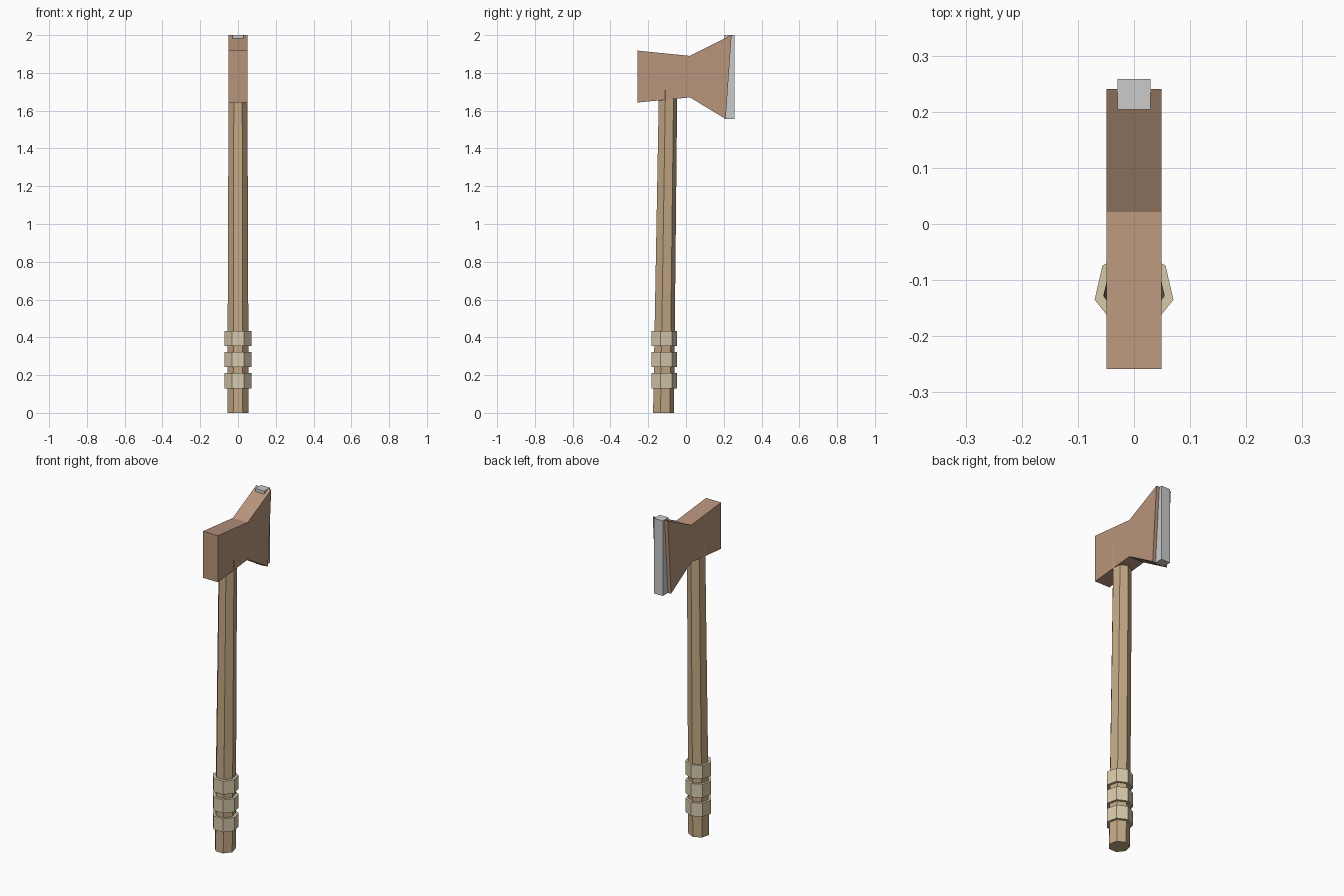
import bpy, bmesh, math

if "Cube" in bpy.data.objects:
    bpy.data.objects.remove(bpy.data.objects["Cube"])


def material(name, rgb):
    m = bpy.data.materials.new(name)
    m.diffuse_color = (*rgb, 1)
    m.use_nodes = True
    m.node_tree.nodes["Principled BSDF"].inputs["Base Color"].default_value = m.diffuse_color
    return m


def loft(name, rings, mat=None):
    """Solid through a list of matching vertex rings, capped at both ends."""
    bm = bmesh.new()
    loops = [[bm.verts.new(p) for p in ring] for ring in rings]
    n = len(loops[0])
    for a, b in zip(loops, loops[1:]):
        for i in range(n):
            j = (i + 1) % n
            bm.faces.new((a[i], a[j], b[j], b[i]))
    bm.faces.new(loops[0][::-1])
    bm.faces.new(loops[-1])
    bmesh.ops.recalc_face_normals(bm, faces=bm.faces)
    me = bpy.data.meshes.new(name)
    bm.to_mesh(me)
    bm.free()
    ob = bpy.data.objects.new(name, me)
    bpy.context.collection.objects.link(ob)
    if mat:
        me.materials.append(mat)
    return ob


def heptagon(r, y, z):
    angles = [math.pi / 2 + i * math.tau / 7 for i in range(7)]
    return [(r * math.cos(a), y + r * math.sin(a), z) for a in angles]


def extrude_x(name, profile, half, mat=None):
    return loft(name, [[(x, y, z) for y, z in profile] for x in (-half, half)], mat)


wood = material("wood", (0.55, 0.39, 0.235))
wrap = material("wrap", (0.68, 0.59, 0.41))
copper = material("copper", (0.48, 0.30, 0.20))

# Tapered seven-sided handle, leaning slightly towards the blade
loft("handle", [heptagon(0.058, -0.122, 0), heptagon(0.0507, -0.096, 1.81)], wood)

# Grip bands
for i, z in enumerate((0.13, 0.242, 0.353)):
    loft(f"grip_band_{i + 1}",
         [heptagon(0.072, -0.119, z), heptagon(0.072, -0.119, z + 0.08)], wrap)

# Axe head: square poll, narrow waist, flared bit
extrude_x("axe_head", [(-0.258, 1.643), (0.021, 1.67), (0.21, 1.556),
                       (0.241, 2.0), (0.021, 1.89), (-0.258, 1.918)], 0.049, copper)

# Cutting edge strip
extrude_x("blade_edge", [(0.204, 1.556), (0.258, 1.556), (0.258, 2.0), (0.204, 2.0)], 0.029)
